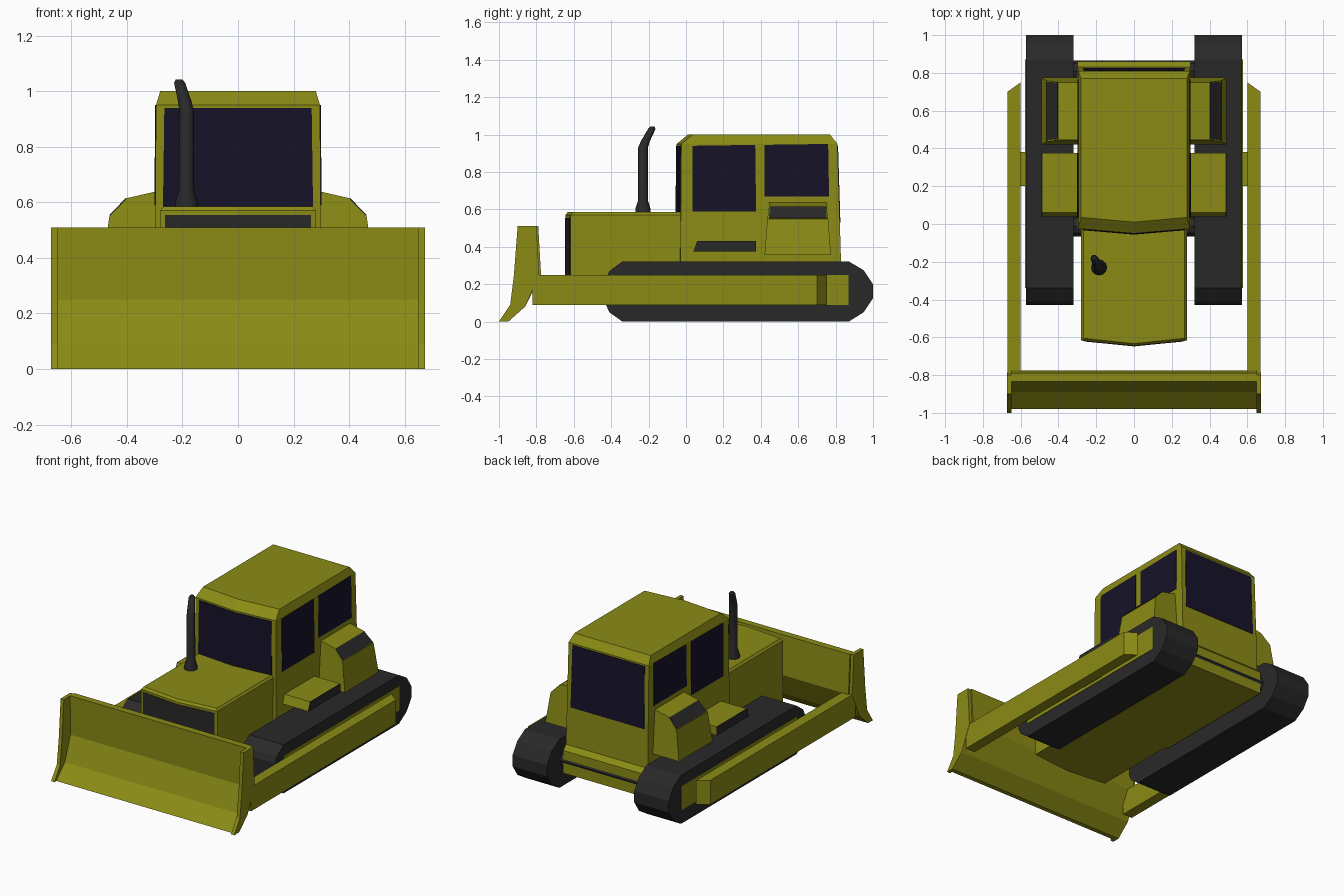
import bpy, bmesh, math
from mathutils import Vector


def material(name, rgb):
    m = bpy.data.materials.new(name)
    m.diffuse_color = (*rgb, 1)
    return m


YELLOW = material("yellow_paint", (0.26, 0.26, 0.008))
BLACK = material("black_rubber", (0.022, 0.022, 0.022))
GLASS = material("dark_glass", (0.008, 0.006, 0.022))


def loft(name, rings, mat, mirror=False):
    """Skin matching rings of points and cap both ends."""
    bm = bmesh.new()
    vs = [[bm.verts.new(p) for p in r] for r in rings]
    n = len(rings[0])
    for a, b in zip(vs, vs[1:]):
        for i in range(n):
            j = (i + 1) % n
            bm.faces.new((a[i], a[j], b[j], b[i]))
    bm.faces.new(vs[0])
    bm.faces.new(vs[-1])
    bmesh.ops.recalc_face_normals(bm, faces=bm.faces)
    me = bpy.data.meshes.new(name)
    bm.to_mesh(me)
    bm.free()
    me.materials.append(mat)
    ob = bpy.data.objects.new(name, me)
    bpy.context.collection.objects.link(ob)
    if mirror:
        ob.modifiers.new("mirror", 'MIRROR').use_axis[0] = True
    return ob


def prism(name, profile, x0, x1, mat, mirror=False):
    """Extrude a (y, z) profile along x."""
    return loft(name, [[(x, y, z) for y, z in profile] for x in (x0, x1)], mat, mirror)


def box(name, x, y, z, mat, mirror=False):
    return prism(name, [(y[0], z[0]), (y[1], z[0]), (y[1], z[1]), (y[0], z[1])],
                 x[0], x[1], mat, mirror)


def panel(name, pts, out, mat, mirror=False):
    """Thin plate lying on a surface, just proud of it along 'out'."""
    o = Vector(out)
    return loft(name, [[Vector(p) + o * d for p in pts] for d in (-0.008, 0.003)], mat, mirror)


# Cab: horizontal sections with a slightly pointed front
def cab_ring(z, w, side, mid, back):
    return [(-w, side, z), (0, mid, z), (w, side, z), (w, back, z), (-w, back, z)]


loft("cab", [cab_ring(0.10, 0.30, -0.03, -0.055, 0.86),
             cab_ring(0.25, 0.30, -0.03, -0.055, 0.86),
             cab_ring(0.28, 0.30, -0.03, -0.055, 0.83),
             cab_ring(0.95, 0.295, -0.025, -0.05, 0.81),
             cab_ring(1.00, 0.28, 0.035, 0.01, 0.77)], YELLOW)

# Windows
panel("windshield", [(-0.27, -0.030, 0.585), (0, -0.053, 0.585), (0.27, -0.030, 0.585),
                     (0.265, -0.028, 0.94), (0, -0.050, 0.94), (-0.265, -0.028, 0.94)],
      (0, -1, 0), GLASS)
panel("rear_window", [(-0.27, 0.8225, 0.53), (0.27, 0.8225, 0.53),
                      (0.265, 0.81, 0.94), (-0.265, 0.81, 0.94)], (0, 1, 0), GLASS)
panel("front_side_window", [(0.298, 0.035, 0.59), (0.298, 0.375, 0.59),
                            (0.295, 0.37, 0.945), (0.295, 0.035, 0.94)], (1, 0, 0), GLASS, True)
panel("rear_side_window", [(0.297, 0.42, 0.67), (0.297, 0.765, 0.67),
                           (0.295, 0.76, 0.95), (0.295, 0.42, 0.945)], (1, 0, 0), GLASS, True)


# Engine hood and grille
def hood_ring(z, d):
    return [(-0.28 + d, -0.617 + d, z), (0, -0.645 + d, z), (0.28 - d, -0.617 + d, z),
            (0.28 - d, 0, z), (-0.28 + d, 0, z)]


loft("hood", [hood_ring(0.10, 0), hood_ring(0.57, 0), hood_ring(0.585, 0.012)], YELLOW)
panel("grille", [(-0.262, -0.619, 0.13), (0, -0.645, 0.13), (0.262, -0.619, 0.13),
                 (0.262, -0.619, 0.555), (0, -0.645, 0.555), (-0.262, -0.619, 0.555)],
      (0, -1, 0), BLACK)

# Exhaust stack with flared foot and bent tip
SIDES = 12
stack = [(-0.185, -0.23, 0.575, 0.042), (-0.185, -0.23, 0.605, 0.040),
         (-0.185, -0.23, 0.645, 0.027), (-0.185, -0.23, 0.93, 0.026),
         (-0.192, -0.217, 0.965, 0.024), (-0.210, -0.183, 1.03, 0.020),
         (-0.212, -0.180, 1.042, 0.012)]
pipe = loft("exhaust_stack", [[(x + r * math.cos(2 * math.pi * i / SIDES),
                                y + r * math.sin(2 * math.pi * i / SIDES), z)
                               for i in range(SIDES)] for x, y, z, r in stack], BLACK)
bpy.context.view_layer.objects.active = pipe
pipe.select_set(True)
bpy.ops.object.shade_smooth_by_angle(angle=math.radians(35))

# Side tank: tapered, with a black sloping hatch
tank = [(0.29, 0.355, 0), (0.49, 0.355, 0), (0.463, 0.55, 0.015), (0.40, 0.615, 0.025),
        (0.30, 0.638, 0.025), (0.29, 0.638, 0.025)]
loft("side_tank", [[(x, 0.42 + d, z) for x, z, d in tank],
                   [(x, 0.775 - d, z) for x, z, d in tank]], YELLOW, True)
panel("tank_hatch", [(0.461, 0.443, 0.552), (0.461, 0.753, 0.552),
                     (0.402, 0.748, 0.613), (0.402, 0.45, 0.613)], (0.72, 0, 0.69), BLACK, True)

# Step box with black outer face
step = [(0.04, 0.375), (0.375, 0.375), (0.375, 0.432), (0.06, 0.432)]
prism("step_box", step, 0.29, 0.485, YELLOW, True)
prism("step_edge", step, 0.485, 0.49, BLACK, True)

# Tracks, side frames and axles
prism("track", [(-0.34, 0), (0.87, 0), (0.95, 0.05), (1.0, 0.125), (1.0, 0.20), (0.95, 0.275),
                (0.87, 0.322), (-0.34, 0.322), (-0.41, 0.27), (-0.428, 0.23),
                (-0.428, 0.09), (-0.41, 0.05)], 0.32, 0.573, BLACK, True)
box("track_frame", (0.56, 0.576), (-0.34, 0.87), (0.09, 0.25), YELLOW, True)
for name, y in (("front_axle", -0.01), ("rear_axle", 0.81)):
    prism(name, [(y + 0.055 * math.cos(math.pi * i / 4), 0.18 + 0.055 * math.sin(math.pi * i / 4))
                 for i in range(8)], -0.33, 0.33, BLACK)

# Push arms with slanted rear ends, and their pivots
loft("push_arm", [[(0.67, -0.82, z), (0.67, 0.70, z), (0.60, 0.75, z), (0.60, -0.82, z)]
                  for z in (0.09, 0.25)], YELLOW, True)
box("arm_pivot", (0.57, 0.61), (0.20, 0.38), (0.11, 0.23), YELLOW, True)

# Blade and end plates
prism("blade", [(-0.98, 0), (-0.89, 0.09), (-0.83, 0.25), (-0.835, 0.51), (-0.79, 0.51),
                (-0.775, 0.25), (-0.86, 0.08), (-0.95, 0)], -0.65, 0.65, YELLOW)
prism("blade_end", [(-1.0, 0), (-0.94, 0.09), (-0.92, 0.25), (-0.90, 0.51), (-0.80, 0.51),
                    (-0.785, 0.25), (-0.86, 0.08), (-0.95, 0)], 0.648, 0.672, YELLOW, True)
